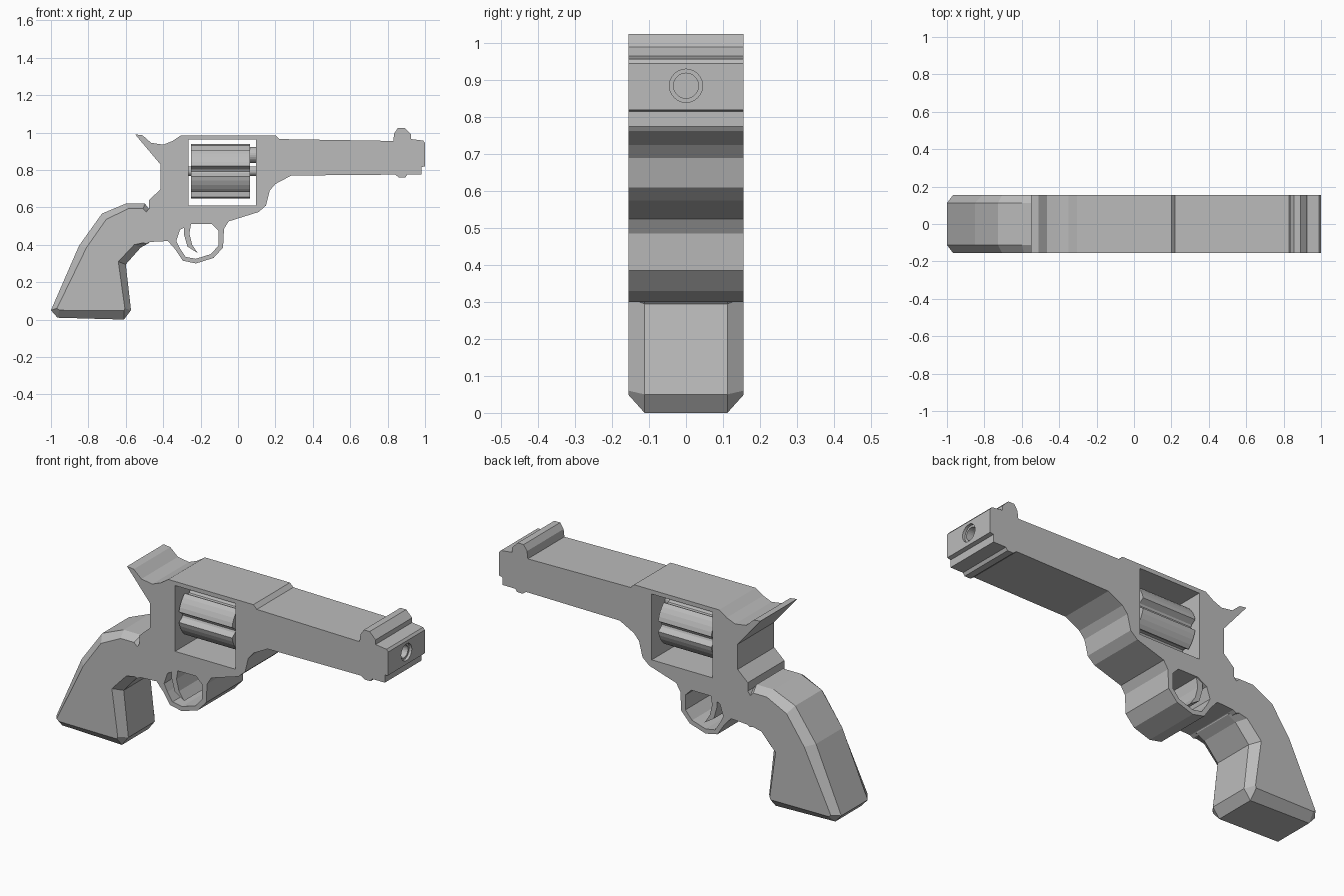
import bpy, bmesh, math
from mathutils import Matrix

if "Cube" in bpy.data.objects:
    bpy.data.objects.remove(bpy.data.objects["Cube"])

HALF = 0.155   # half thickness of the whole body

steel = bpy.data.materials.new("plain grey")
steel.diffuse_color = (0.5, 0.5, 0.5, 1)
steel.use_nodes = True
steel.node_tree.nodes["Principled BSDF"].inputs["Base Color"].default_value = steel.diffuse_color


def finish(name, bm):
    bmesh.ops.recalc_face_normals(bm, faces=bm.faces)
    me = bpy.data.meshes.new(name)
    bm.to_mesh(me)
    bm.free()
    me.materials.append(steel)
    ob = bpy.data.objects.new(name, me)
    bpy.context.collection.objects.link(ob)
    return ob


def loft(name, rings):
    """Join rings of 3D points with quads and cap both ends."""
    bm = bmesh.new()
    loops = [[bm.verts.new(p) for p in ring] for ring in rings]
    n = len(loops[0])
    for a, b in zip(loops, loops[1:]):
        for i in range(n):
            j = (i + 1) % n
            bm.faces.new((a[i], a[j], b[j], b[i]))
    bm.faces.new(loops[0])
    bm.faces.new(loops[-1])
    return finish(name, bm)


def slab(name, outline, half=HALF):
    """Side outline (x, z) given thickness along y."""
    return loft(name, [[(x, y, z) for x, z in outline] for y in (-half, half)])


def rod(name, x0, x1, z, r, sides=24):
    ring = [(r * math.cos(2 * math.pi * i / sides), z + r * math.sin(2 * math.pi * i / sides))
            for i in range(sides)]
    return loft(name, [[(x, y, zz) for y, zz in ring] for x in (x0, x1)])


def cut(target, cutter):
    cutter.hide_render = True
    mod = target.modifiers.new("cut", 'BOOLEAN')
    mod.operation, mod.solver, mod.object = 'DIFFERENCE', 'EXACT', cutter
    bpy.context.view_layer.objects.active = target
    bpy.ops.object.modifier_apply(modifier=mod.name)
    bpy.data.objects.remove(cutter)


# frame, hammer, barrel, sight and guard share one side outline
frame = slab("frame_and_barrel", [
    (-.55, .99), (-.51, .985), (-.465, .945), (-.40, .935), (-.35, .955), (-.305, .985),
    (.20, .985), (.22, .965), (.83, .955), (.835, .995), (.855, 1.025), (.89, 1.025),
    (.925, .99), (.925, .965), (.99, .957), (1, .945), (1, .82), (.98, .815), (.98, .775),
    (.905, .775), (.895, .76), (.86, .76), (.84, .775), (.285, .77), (.20, .725),
    (.17, .69), (.15, .61), (.11, .575), (-.05, .525), (-.075, .485), (-.08, .385),
    (-.13, .33), (-.225, .30), (-.295, .315), (-.335, .375), (-.375, .42), (-.47, .415),
    (-.49, .405), (-.54, .42), (-.55, .50), (-.475, .595), (-.475, .64), (-.415, .695),
    (-.415, .83)])

# openings: cylinder window, guard hole, bore
cut(frame, slab("window_cutter", [(-.265, .61), (.095, .61), (.095, .963), (-.265, .963)], 0.3))
cut(frame, slab("guard_cutter", [
    (-.33, .42), (-.31, .48), (-.255, .51), (-.14, .51), (-.105, .475), (-.105, .395),
    (-.145, .35), (-.225, .325), (-.28, .335), (-.31, .38)], 0.3))
cut(frame, rod("bore_cutter", .3, 1.1, .885, .045))

# liner gives the bore its narrower inner ring
liner = rod("bore_liner", .25, .985, .885, .046)
cut(liner, rod("liner_cutter", .3, 1.1, .885, .034))

# trigger
slab("trigger", [(-.29, .52), (-.29, .46), (-.27, .39), (-.215, .355), (-.245, .40),
                 (-.26, .46), (-.25, .52)], 0.15)

# grip: outer outline at the middle, smaller outline on the flat sides
outer = [(-1, .05), (-.965, .01), (-.61, 0), (-.572, .05), (-.60, .295), (-.52, .385),
         (-.475, .41), (-.42, .51), (-.475, .59), (-.497, .62), (-.60, .62),
         (-.727, .567), (-.85, .395)]
inner = [(-.968, .06), (-.955, .05), (-.61, .048), (-.605, .06), (-.64, .31), (-.555, .40),
         (-.485, .415), (-.43, .51), (-.487, .572), (-.508, .593), (-.588, .593),
         (-.705, .535), (-.81, .385)]
loft("grip", [[(x, y, z) for x, z in o] for y, o in
              ((-HALF, inner), (-.112, outer), (.112, outer), (HALF, inner))])

# fluted cylinder: six shallow scallops
ring = []
for k in range(6):
    mid = math.radians(60 * k)
    for deg, r in ((-9, .135), (-5, .118), (0, .113), (5, .118), (9, .135),
                   (11, .146), (20, .146), (30, .146), (40, .146), (49, .146)):
        a = mid + math.radians(deg)
        ring.append((r * math.cos(a), .793 + r * math.sin(a)))
loft("cylinder", [[(x, y, z) for y, z in ring] for x in (-.25, .065)])

# pins holding the cylinder in the window
rod("barrel_stub", .06, .10, .88, .042)
rod("cylinder_pin", -.27, .10, .793, .025, 12)
